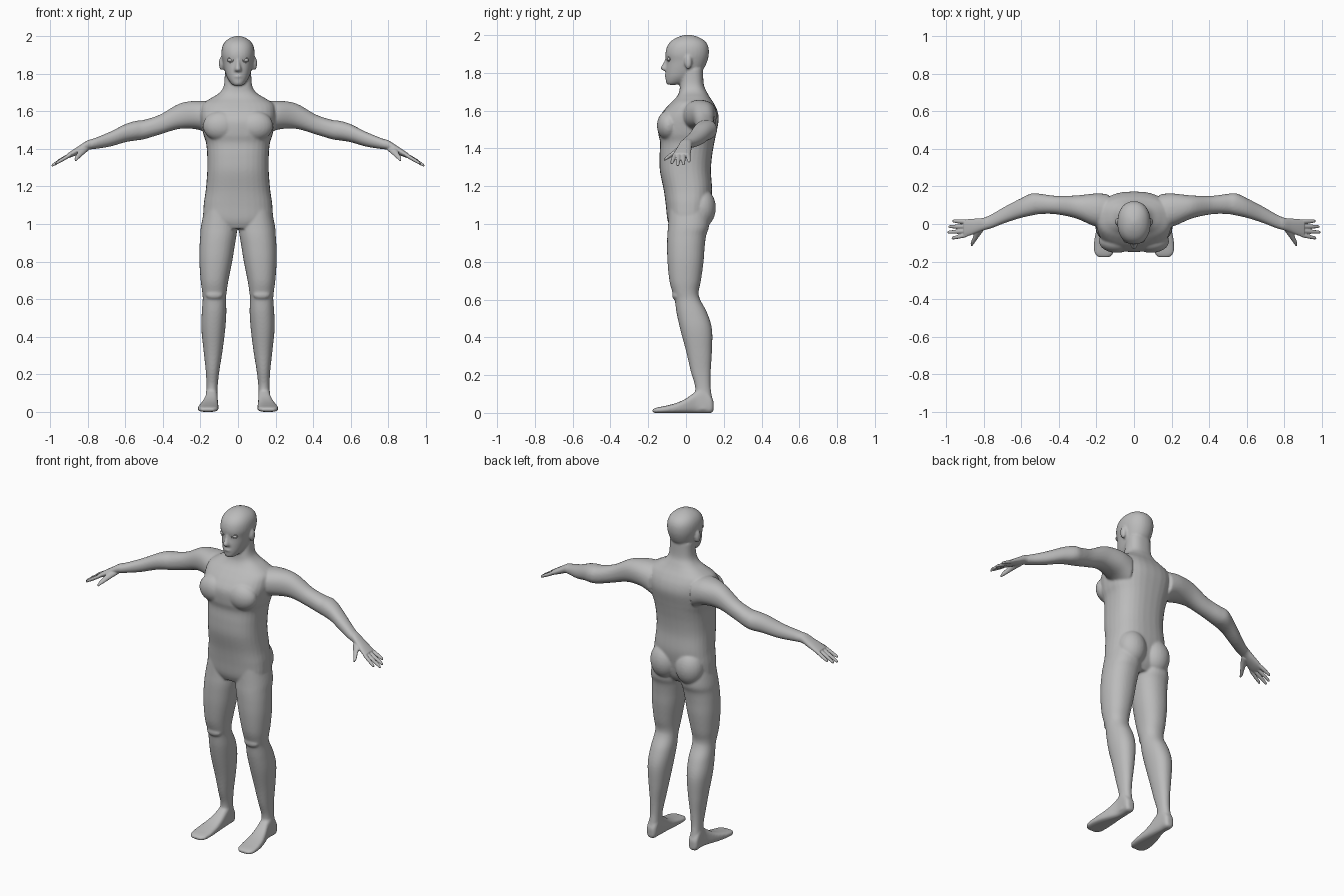
import bpy, bmesh, math
from mathutils import Matrix, Vector

grey = bpy.data.materials.new("plain grey")
grey.diffuse_color = (0.5, 0.5, 0.5, 1)


def spline(secs, steps=5):
    """Catmull-Rom resampling of section tuples."""
    out, n = [], len(secs)
    for i in range(n - 1):
        a, b, c, d = (secs[max(0, min(n - 1, i + k))] for k in (-1, 0, 1, 2))
        for s in range(steps):
            t = s / steps
            out.append([0.5 * (2 * q + (r - p) * t + (2 * p - 5 * q + 4 * r - w) * t * t
                               + (3 * q - p - 3 * r + w) * t ** 3)
                        for p, q, r, w in zip(a, b, c, d)])
    return out + [list(secs[-1])]


def loft(bm, axis, secs, side=1, power=2.2, n=32):
    """Closed skin through slices (position, u0, u1, v0, v1) across an axis."""
    others = [i for i in range(3) if i != axis]
    rings = []
    for t, u0, u1, v0, v1 in spline(secs):
        ring = []
        for k in range(n):
            a = 2 * math.pi * k / n
            c, s = math.cos(a), math.sin(a)
            p = [0, 0, 0]
            p[axis] = t
            p[others[0]] = (u0 + u1) / 2 + (u1 - u0) / 2 * math.copysign(abs(c) ** (2 / power), c)
            p[others[1]] = (v0 + v1) / 2 + (v1 - v0) / 2 * math.copysign(abs(s) ** (2 / power), s)
            p[0] *= side
            ring.append(bm.verts.new(p))
        rings.append(ring)
    for r, q in zip(rings, rings[1:]):
        for k in range(n):
            bm.faces.new((r[k], r[(k + 1) % n], q[(k + 1) % n], q[k]))
    bm.faces.new(rings[0])
    bm.faces.new(rings[-1])


def blob(bm, centre, size):
    m = Matrix.Translation(centre) @ Matrix.Diagonal((*size, 1))
    bmesh.ops.create_uvsphere(bm, u_segments=24, v_segments=16, radius=1, matrix=m)


def finish(bm, name, voxel=0, smooth=0):
    """Make the object; optionally fuse overlapping pieces into one skin."""
    bmesh.ops.recalc_face_normals(bm, faces=bm.faces)
    me = bpy.data.meshes.new(name)
    bm.to_mesh(me)
    bm.free()
    ob = bpy.data.objects.new(name, me)
    bpy.context.collection.objects.link(ob)
    if voxel:
        r = ob.modifiers.new("fuse", 'REMESH')
        r.mode, r.voxel_size = 'VOXEL', voxel
        s = ob.modifiers.new("blend", 'SMOOTH')
        s.factor, s.iterations = 0.5, smooth
        dg = bpy.context.evaluated_depsgraph_get()
        me = bpy.data.meshes.new_from_object(ob.evaluated_get(dg))
        ob.modifiers.clear()
        ob.data = me
    me.materials.clear()
    me.materials.append(grey)
    for f in me.polygons:
        f.use_smooth = True
        f.material_index = 0
    return ob


def sym(rows):
    return [(z, -w, w, a, b) for z, w, a, b in rows]


body = bmesh.new()
# torso and neck: z, half width, front, back
loft(body, 2, sym([
    (.975, .12, -.08, .085), (1.02, .18, -.098, .112), (1.1, .183, -.107, .128),
    (1.18, .172, -.118, .138), (1.28, .164, -.138, .132), (1.36, .164, -.14, .138),
    (1.43, .17, -.137, .15), (1.48, .185, -.147, .16), (1.55, .197, -.147, .173),
    (1.6, .2, -.118, .166), (1.64, .19, -.082, .147), (1.67, .145, -.052, .127),
    (1.7, .098, -.036, .11), (1.74, .075, -.031, .094), (1.82, .07, -.02, .09)]), power=2.5)
# head
loft(body, 2, sym([
    (1.737, .022, -.098, -.05), (1.75, .038, -.106, 0), (1.78, .058, -.108, .05),
    (1.82, .072, -.107, .092), (1.86, .081, -.104, .112), (1.9, .088, -.109, .121),
    (1.94, .085, -.1, .118), (1.97, .07, -.077, .099), (1.991, .043, -.04, .062),
    (2.002, .01, -.002, .022)]))
# nose and lips
loft(body, 2, sym([(1.885, .008, -.108, -.08), (1.855, .011, -.119, -.08),
                   (1.828, .018, -.135, -.08), (1.815, .019, -.127, -.08),
                   (1.81, .01, -.112, -.08)]), power=2)
blob(body, (0, -.1, 1.786), (.025, .014, .011))

for s in (1, -1):
    # leg: z, inner, outer, front, back
    loft(body, 2, [
        (1.08, .012, .178, -.09, .12), (.99, .004, .197, -.095, .122),
        (.94, .008, .201, -.099, .107), (.88, .018, .205, -.1, .099),
        (.8, .031, .206, -.098, .093), (.7, .051, .199, -.088, .079),
        (.64, .06, .191, -.072, .067), (.6, .064, .188, -.06, .075),
        (.53, .062, .193, -.05, .112), (.44, .068, .195, -.03, .138),
        (.32, .083, .183, .002, .137), (.22, .099, .172, .025, .131),
        (.14, .108, .168, .048, .13), (.08, .11, .17, .045, .138),
        (.02, .112, .172, .04, .141)], s)
    # foot: y, inner, outer, bottom, top
    loft(body, 1, [
        (.146, .125, .157, .012, .06), (.132, .112, .171, 0, .09),
        (.09, .109, .172, -.001, .14), (.05, .108, .174, -.001, .112),
        (0, .106, .19, -.001, .076), (-.05, .104, .205, -.001, .053),
        (-.11, .104, .214, -.001, .037), (-.155, .11, .21, -.001, .028),
        (-.178, .13, .19, .002, .019)], s, power=3)
    # arm: x, front, back, bottom, top
    loft(body, 0, [
        (.14, -.02, .16, 1.47, 1.65), (.21, -.012, .162, 1.502, 1.657),
        (.31, .03, .152, 1.507, 1.642), (.415, .052, .15, 1.477, 1.583),
        (.5, .053, .161, 1.452, 1.555), (.545, .045, .163, 1.445, 1.549),
        (.6, .033, .138, 1.436, 1.532), (.68, .008, .097, 1.413, 1.492),
        (.76, -.023, .051, 1.4, 1.459), (.8, -.033, .033, 1.396, 1.445)], s)
    # chest, buttock, kneecap, ear
    blob(body, (s * .092, -.092, 1.522), (.095, .062, .08))
    blob(body, (s * .084, .08, 1.085), (.085, .078, .105))
    blob(body, (s * .126, -.05, .622), (.046, .024, .026))
    blob(body, (s * .088, .012, 1.856), (.014, .02, .037))
finish(body, "body", .0062, 6)

for s, label in ((1, "left"), (-1, "right")):
    # palm
    hand = bmesh.new()
    loft(hand, 0, [
        (.765, -.023, .047, 1.401, 1.454), (.8, -.034, .033, 1.394, 1.446),
        (.84, -.048, .029, 1.376, 1.421), (.88, -.063, .026, 1.359, 1.395),
        (.908, -.068, .022, 1.35, 1.376)], s)
    # fingers: knuckle y, tip y, tip x, tip z
    for y0, y1, tx, tz in ((.012, .016, .968, 1.33), (-.013, -.014, .988, 1.315),
                           (-.037, -.044, .994, 1.31), (-.058, -.076, .972, 1.322)):
        row = []
        for t, r in ((0, .011), (.35, .0115), (.7, .01), (.93, .008), (1, .004)):
            x, y, z = Vector((.89, y0, 1.37)).lerp(Vector((tx, y1, tz)), t)
            row.append((x, y - r, y + r, z - r, z + r))
        loft(hand, 0, row, s, 2, 16)
    # thumb
    loft(hand, 1, [
        (-.01, .79, .85, 1.385, 1.42), (-.04, .805, .852, 1.374, 1.41),
        (-.07, .827, .858, 1.358, 1.386), (-.098, .847, .87, 1.342, 1.363),
        (-.117, .86, .87, 1.334, 1.345)], s, 2, 16)
    finish(hand, label + "_hand", .0035, 3)

    # eyeball and eyelid rim
    eye = bmesh.new()
    blob(eye, (s * .041, -.088, 1.873), (.015, .012, .01))
    finish(eye, label + "_eye")
    bpy.ops.mesh.primitive_torus_add(
        major_segments=28, minor_segments=8, major_radius=.016, minor_radius=.003,
        location=(s * .041, -.093, 1.873), rotation=(math.pi / 2, 0, s * .4))
    rim = bpy.context.object
    rim.name = label + "_eyelid"
    rim.scale = (1, .75, 1)
    rim.data.materials.append(grey)
    bpy.ops.object.shade_smooth()
